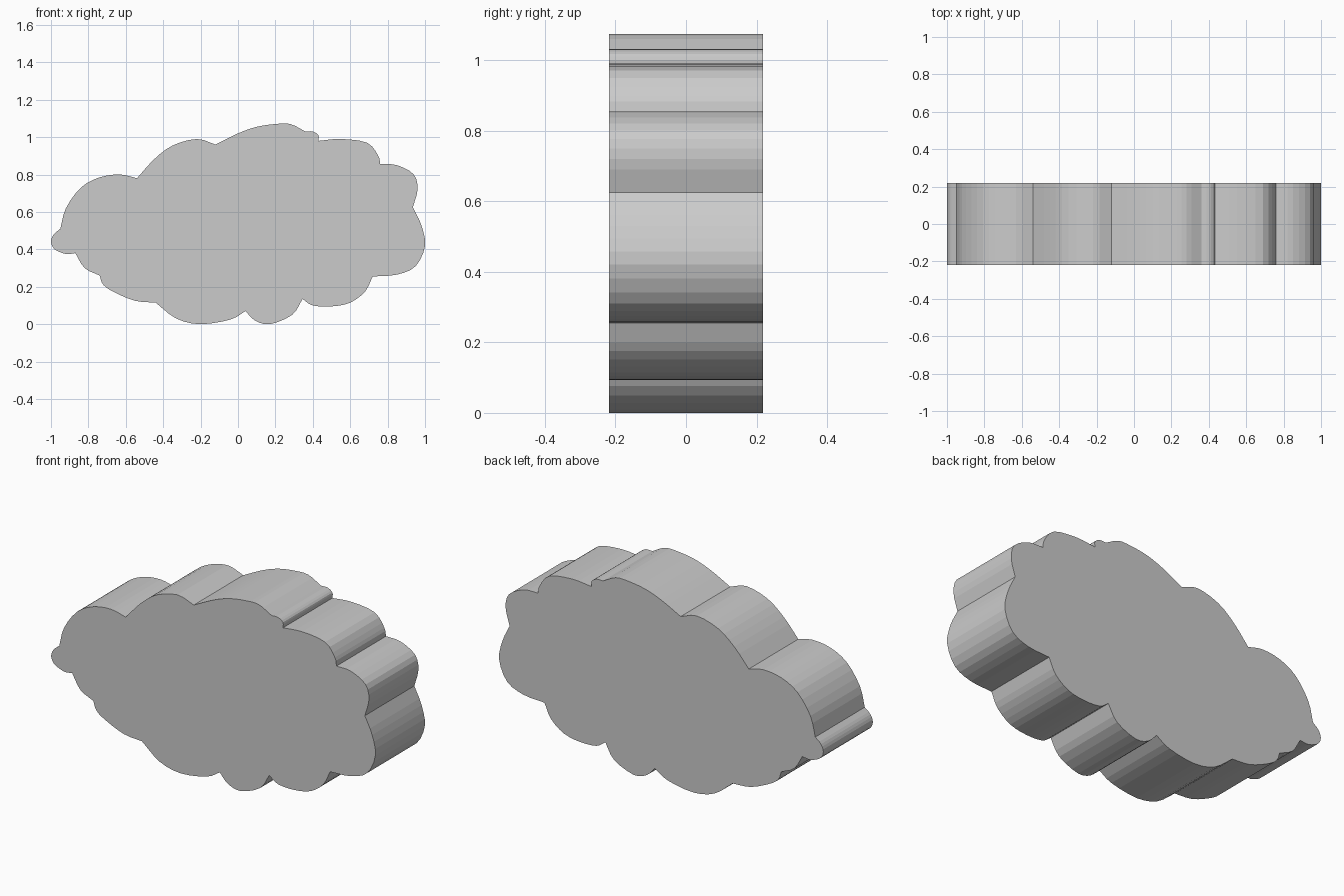
import bpy
import bmesh
from mathutils import Vector

HALF_DEPTH = 0.218
STEPS = 3  # straight pieces between neighbouring guide points

# Start with an empty stage
default_cube = bpy.data.objects.get("Cube")
if default_cube:
    bpy.data.objects.remove(default_cube, do_unlink=True)

# Guide points of each puff in hundredths (x, z), clockwise from the left.
# Each puff ends in a crease where the next one begins.
PUFFS = [
    [(-95, 51), (-92, 62), (-84, 73), (-74, 78.5), (-63, 80)],
    [(-54, 78), (-45, 88), (-35, 95.5), (-22, 99)],
    [(-12, 96), (0, 102), (10, 105.5), (20, 107), (28, 107)],
    [(36, 103), (40, 103), (43, 101)],
    [(43, 98), (55, 99), (69, 97), (75, 90)],
    [(76, 85.5), (85, 85), (94, 80), (96, 72)],
    [(93.5, 62.5), (98, 53), (100, 42), (95, 31), (85, 26.5)],
    [(72, 25.5), (68, 17.5), (60, 11.5), (50, 9.5), (40, 10)],
    [(34.5, 13.5), (29, 5), (17, 0), (9, 2)],
    [(4, 7), (-4, 2.5), (-20, 0), (-33, 3)],
    [(-44, 11.5), (-55, 12.5), (-66, 17), (-72, 21)],
    [(-74, 26), (-82, 30)],
    [(-87, 38), (-92, 37.5), (-98, 40), (-100, 44), (-98.5, 48)],
]


def smooth_run(points):
    """Curve through the points, leaving out the last one."""
    first = points[0] * 2 - points[1]
    last = points[-1] * 2 - points[-2]
    padded = [first] + points + [last]
    result = []
    for a, b, c, d in zip(padded, padded[1:], padded[2:], padded[3:]):
        for step in range(STEPS):
            t = step / STEPS
            result.append(b + (c - a) * (t / 2)
                          + (a * 2 - b * 5 + c * 4 - d) * (t * t / 2)
                          + (b * 3 - a - c * 3 + d) * (t ** 3 / 2))
    return result


def cloud_outline():
    outline = []
    for index, puff in enumerate(PUFFS):
        crease = PUFFS[(index + 1) % len(PUFFS)][0]
        points = [Vector(p) / 100 for p in puff + [crease]]
        outline.extend(smooth_run(points))
    return outline


def make_material(name, colour):
    material = bpy.data.materials.new(name)
    material.use_nodes = True
    material.diffuse_color = colour
    shader = material.node_tree.nodes["Principled BSDF"]
    shader.inputs["Base Color"].default_value = colour
    return material


def make_slab(name, outline, material):
    """Extrude the outline from front to back."""
    bm = bmesh.new()
    verts = [bm.verts.new((p.x, -HALF_DEPTH, p.y)) for p in outline]
    front = bm.faces.new(verts)
    extruded = bmesh.ops.extrude_face_region(
        bm, geom=[front], use_keep_orig=True)
    moved = [v for v in extruded["geom"] if isinstance(v, bmesh.types.BMVert)]
    bmesh.ops.translate(bm, verts=moved, vec=(0, HALF_DEPTH * 2, 0))
    bmesh.ops.recalc_face_normals(bm, faces=bm.faces[:])

    # Rest on the ground
    lowest = min(v.co.z for v in bm.verts)
    bmesh.ops.translate(bm, verts=bm.verts[:], vec=(0, 0, -lowest))

    mesh = bpy.data.meshes.new(name)
    bm.to_mesh(mesh)
    bm.free()
    mesh.materials.append(material)
    slab = bpy.data.objects.new(name, mesh)
    bpy.context.collection.objects.link(slab)
    return slab


# Cloud body with flat front and back and faceted rim
grey = make_material("light grey", (0.6, 0.6, 0.6, 1))
make_slab("cloud", cloud_outline(), grey)
